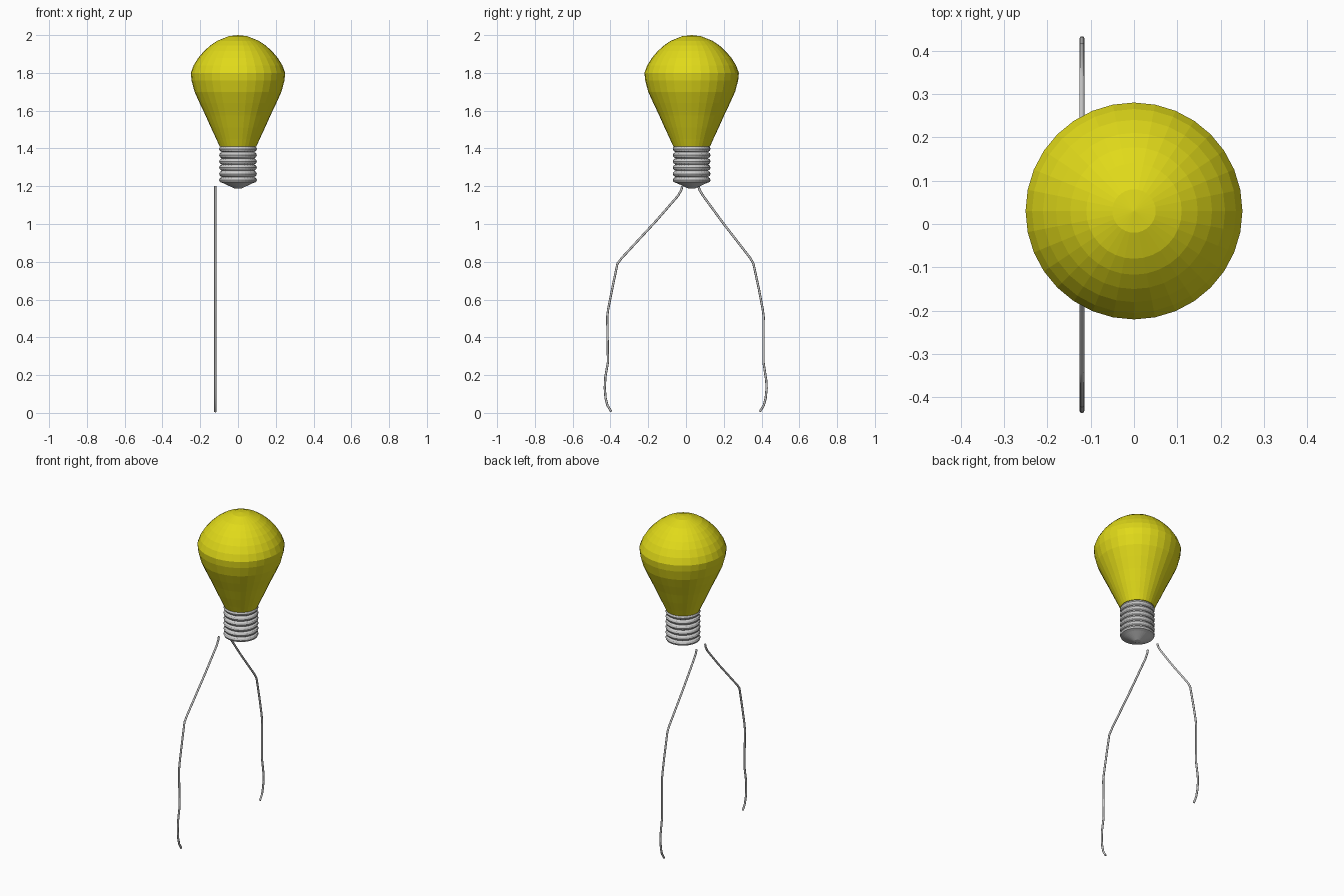
import bpy, bmesh
from math import sin, cos, pi

if "Cube" in bpy.data.objects:
    bpy.data.objects.remove(bpy.data.objects["Cube"])

CENTRE_Y = 0.03
SIDES = 32


def lathe(name, profile, mat=None):
    """Revolve (radius, z) points about the bulb axis; radius 0 makes a pole."""
    bm = bmesh.new()
    rings = []
    for r, z in profile:
        n = SIDES if r > 0 else 1
        rings.append([bm.verts.new((r * cos(2 * pi * i / SIDES),
                                    r * sin(2 * pi * i / SIDES), z)) for i in range(n)])
    for a, b in zip(rings, rings[1:]):
        for i in range(SIDES):
            j = (i + 1) % SIDES
            quad = [a[i % len(a)], a[j % len(a)], b[j % len(b)], b[i % len(b)]]
            bm.faces.new(list(dict.fromkeys(quad)))
    for ring in (rings[0], rings[-1]):
        if len(ring) > 1:
            bm.faces.new(ring)
    bmesh.ops.recalc_face_normals(bm, faces=bm.faces)
    me = bpy.data.meshes.new(name)
    bm.to_mesh(me)
    bm.free()
    ob = bpy.data.objects.new(name, me)
    ob.location.y = CENTRE_Y
    bpy.context.collection.objects.link(ob)
    if mat:
        me.materials.append(mat)
    return ob


def wire(name, path):
    """Thin round wire through (y, z) points in the plane x = -0.12."""
    cu = bpy.data.curves.new(name, 'CURVE')
    cu.dimensions = '3D'
    cu.bevel_depth = 0.006
    cu.bevel_resolution = 2
    cu.use_fill_caps = True
    sp = cu.splines.new('POLY')
    sp.points.add(len(path) - 1)
    for p, (y, z) in zip(sp.points, path):
        p.co = (-0.12, y, z, 1)
    ob = bpy.data.objects.new(name, cu)
    bpy.context.collection.objects.link(ob)


# Yellow glass envelope
yellow = bpy.data.materials.new("yellow_glass")
yellow.diffuse_color = (0.75, 0.7, 0.01, 1)
yellow.use_nodes = True
yellow.node_tree.nodes["Principled BSDF"].inputs["Base Color"].default_value = yellow.diffuse_color
lathe("glass_bulb", [
    (0, 2.0), (0.05, 1.994), (0.11, 1.97), (0.147, 1.945), (0.18, 1.915),
    (0.21, 1.88), (0.235, 1.84), (0.25, 1.80), (0.246, 1.76), (0.23, 1.70),
    (0.203, 1.64), (0.172, 1.575), (0.143, 1.51), (0.115, 1.45), (0.097, 1.41)], yellow)

# Ridged screw cap with a conical contact at the bottom
ridges, top, bottom = 6, 1.414, 1.216
pitch = (top - bottom) / ridges
profile = [(0, top)]
for k in range(ridges):
    z = top - k * pitch
    profile += [(0.086, z), (0.096, z - 0.2 * pitch), (0.1, z - 0.5 * pitch),
                (0.096, z - 0.8 * pitch)]
profile += [(0.078, bottom), (0.02, 1.189), (0, 1.187)]
lathe("screw_cap", profile)

# Two hanging wires
wire("right_wire", [
    (0.066, 1.20), (0.072, 1.18), (0.09, 1.15), (0.20, 1.0), (0.34, 0.82),
    (0.357, 0.79), (0.385, 0.66), (0.406, 0.55), (0.411, 0.51), (0.41, 0.27),
    (0.425, 0.17), (0.427, 0.13), (0.422, 0.08), (0.412, 0.04), (0.39, 0.006)])
wire("left_wire", [
    (-0.02, 1.20), (-0.025, 1.18), (-0.042, 1.15), (-0.155, 1.02), (-0.34, 0.82),
    (-0.363, 0.79), (-0.39, 0.66), (-0.412, 0.55), (-0.417, 0.51), (-0.413, 0.27),
    (-0.427, 0.19), (-0.43, 0.13), (-0.426, 0.08), (-0.416, 0.04), (-0.395, 0.006)])
